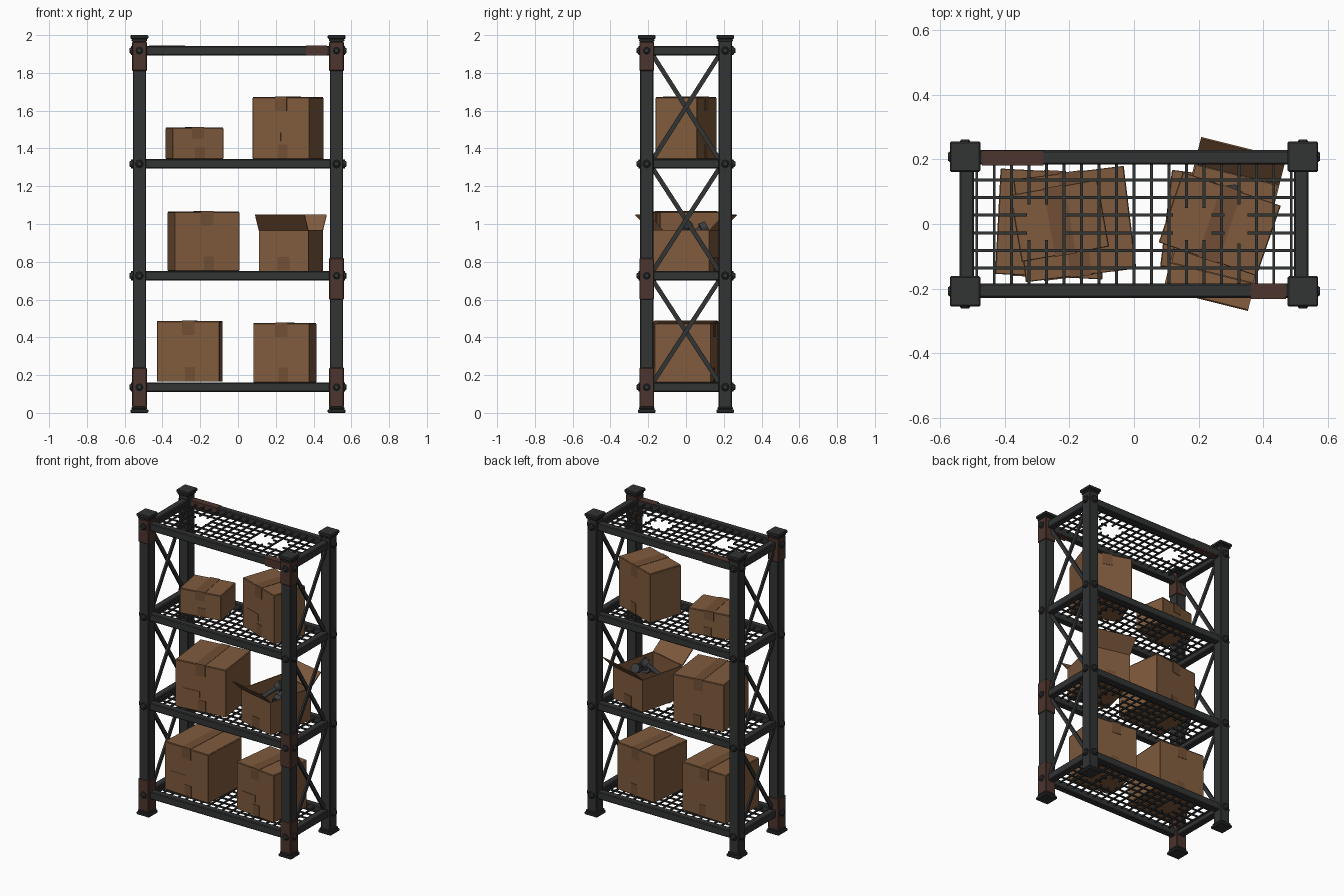
import bpy, bmesh, math
from mathutils import Matrix, Vector

if "Cube" in bpy.data.objects:
    bpy.data.objects.remove(bpy.data.objects["Cube"])


def material(name, rgb):
    m = bpy.data.materials.new(name)
    m.diffuse_color = (*rgb, 1)
    m.use_nodes = True
    m.node_tree.nodes["Principled BSDF"].inputs["Base Color"].default_value = m.diffuse_color
    return m


METAL = material("dark metal", (0.032, 0.033, 0.034))
RUST = material("rust", (0.075, 0.035, 0.026))
CARD = material("cardboard", (0.215, 0.105, 0.047))
TAPE = material("packing tape", (0.165, 0.078, 0.035))
IRON = material("tool iron", (0.045, 0.047, 0.052))


def finish(bm, name, mat, bevel=0.0, smooth=False):
    me = bpy.data.meshes.new(name)
    bm.normal_update()
    bm.to_mesh(me)
    bm.free()
    me.materials.append(mat)
    ob = bpy.data.objects.new(name, me)
    bpy.context.collection.objects.link(ob)
    if bevel:
        b = ob.modifiers.new("bevel", 'BEVEL')
        b.width, b.segments = bevel, 1
    if smooth:
        for p in me.polygons:
            p.use_smooth = len(p.vertices) == 4
    return ob


def cube(bm, size, loc, M=Matrix()):
    bmesh.ops.create_cube(bm, size=1, matrix=M @ Matrix.Translation(loc) @ Matrix.Diagonal((*size, 1)))


def bar(bm, a, b, w, t):
    # rectangular bar between two points
    a, b = Vector(a), Vector(b)
    R = (b - a).to_track_quat('Z', 'Y').to_matrix().to_4x4()
    cube(bm, (w, t, (b - a).length), (0, 0, 0), Matrix.Translation((a + b) / 2) @ R)


def rod(bm, a, b, r, seg=8, r2=None):
    a, b = Vector(a), Vector(b)
    R = (b - a).to_track_quat('Z', 'Y').to_matrix().to_4x4()
    bmesh.ops.create_cone(bm, cap_ends=True, segments=seg, radius1=r, radius2=r if r2 is None else r2,
                          depth=(b - a).length, matrix=Matrix.Translation((a + b) / 2) @ R)


PX, PY = 0.522, 0.208
LEVELS = [0.136, 0.726, 1.318, 1.918]
SIDES = [(sx, sy) for sx in (-1, 1) for sy in (-1, 1)]

# posts with foot and cap plates, and bolts
for sx, sy in SIDES:
    tag = ("left" if sx < 0 else "right") + ("_front" if sy < 0 else "_back")
    x, y = sx * PX, sy * PY
    bm = bmesh.new()
    cube(bm, (0.07, 0.07, 1.98), (x, y, 1.0))
    cube(bm, (0.094, 0.094, 0.018), (x, y, 0.009))
    cube(bm, (0.082, 0.082, 0.014), (x, y, 0.025))
    cube(bm, (0.094, 0.094, 0.02), (x, y, 1.99))
    cube(bm, (0.082, 0.082, 0.014), (x, y, 1.973))
    finish(bm, tag + "_post", METAL, 0.004)
    bm = bmesh.new()
    for z in LEVELS:
        for d, o in (((sx, 0, 0), 0.035), ((0, sy, 0), 0.035)):
            d = Vector(d)
            p = Vector((x, y, z)) + d * o
            rod(bm, p, p + d * 0.009, 0.024, 8)
            rod(bm, p + d * 0.009, p + d * 0.018, 0.018, 8, 0.012)
    finish(bm, tag + "_bolts", METAL)

# rusted sleeves around some posts
bm = bmesh.new()
for sx, ranges in ((-1, [(0.03, 0.24), (1.81, 1.965)]),
                   (1, [(0.03, 0.24), (0.60, 0.82), (1.81, 1.965)])):
    for a, b in ranges:
        cube(bm, (0.078, 0.078, b - a), (sx * PX, -PY, (a + b) / 2))
finish(bm, "rust_sleeves", RUST, 0.004)

# rust patches on the top rails
bm = bmesh.new()
for a, b, y in ((-0.47, -0.28, 0.204), (0.36, 0.47, -0.208)):
    cube(bm, (b - a, 0.047, 0.053), ((a + b) / 2, y, LEVELS[3]))
finish(bm, "rail_rust", RUST)

# shelf rails and wire mesh with broken holes
HOLES = [(-0.33, -0.22, -0.05, 0.06), (0.12, 0.24, -0.05, 0.05), (0.28, 0.35, -0.06, 0.06)]


def runs(lo, hi, gaps):
    for g0, g1 in sorted(gaps):
        yield lo, g0
        lo = g1
    yield lo, hi


for i, z in enumerate(LEVELS):
    bm = bmesh.new()
    for s in (-1, 1):
        cube(bm, (2 * PX - 0.06, 0.044, 0.05), (0, s * 0.206, z))
        cube(bm, (0.046, 2 * PY - 0.06, 0.05), (s * 0.517, 0, z))
    finish(bm, "shelf_rails_%d" % (i + 1), METAL, 0.005)
    bm = bmesh.new()
    wz = z + 0.012
    for k in range(6):
        y = -0.136 + k * 0.0544
        for a, b in runs(-0.5, 0.5, [h[:2] for h in HOLES if h[2] < y < h[3]]):
            bar(bm, (a, y, wz), (b, y, wz), 0.009, 0.009)
    for k in range(19):
        x = -0.486 + k * 0.054
        for a, b in runs(-0.19, 0.19, [h[2:] for h in HOLES if h[0] < x < h[1]]):
            bar(bm, (x, a, wz - 0.004), (x, b, wz - 0.004), 0.009, 0.009)
    finish(bm, "shelf_mesh_%d" % (i + 1), METAL)

# cross braces on both ends
bm = bmesh.new()
for sx in (-1, 1):
    for z0, z1 in zip(LEVELS, LEVELS[1:]):
        for s in (-1, 1):
            x = sx * (PX - 0.004) + s * 0.006
            bar(bm, (x, -s * 0.185, z0 + 0.01), (x, s * 0.185, z1 - 0.01), 0.012, 0.024)
finish(bm, "cross_braces", METAL)


# closed cartons: x, y, bottom, top, half width, half depth, turn
def carton(name, x, y, z0, z1, w, d, turn):
    M = Matrix.Translation((x, y, z0)) @ Matrix.Rotation(math.radians(turn), 4, 'Z')
    h = z1 - z0
    bm = bmesh.new()
    cube(bm, (2 * w, 2 * d, h - 0.004), (0, 0, h / 2 - 0.002), M)
    # lid flaps with a seam between them
    for s in (-1, 1):
        cube(bm, (w - 0.002, 2 * d, 0.004), (s * w / 2, 0, h - 0.002), M)
    finish(bm, name, CARD, 0.003)
    bm = bmesh.new()
    t, drop = 0.065, min(0.075, h * 0.35)
    cube(bm, (t, 2 * d + 0.004, 0.003), (0, 0, h + 0.0005), M)
    for s in (-1, 1):
        cube(bm, (t, 0.003, drop), (0, s * (d + 0.001), h - drop / 2), M)
        cube(bm, (t * 0.8, 0.003, drop), (0.01, s * (d + 0.001), drop / 2 + 0.002), M)
    finish(bm, name + "_tape", TAPE)
    if h > 0.2:
        bm = bmesh.new()
        cube(bm, (0.11, 0.004, 0.045), (-w * 0.35, -d - 0.001, h * 0.36), M)
        finish(bm, name + "_label_flap", CARD)


carton("bottom_left_carton", -0.255, 0, 0.165, 0.487, 0.166, 0.163, -3)
carton("bottom_right_carton", 0.248, 0, 0.162, 0.477, 0.150, 0.150, -7)
carton("middle_left_carton", -0.183, 0, 0.752, 1.066, 0.172, 0.160, 7)
carton("top_left_carton", -0.23, 0.01, 1.345, 1.512, 0.137, 0.105, 10)
carton("top_right_carton", 0.265, 0, 1.345, 1.672, 0.160, 0.115, -19)

# open carton with two raised flaps
M = Matrix.Translation((0.28, 0, 0.752)) @ Matrix.Rotation(math.radians(-14), 4, 'Z')
W, D, H, T = 0.135, 0.16, 0.215, 0.006
bm = bmesh.new()
cube(bm, (2 * W, 2 * D, T), (0, 0, T / 2), M)
for s in (-1, 1):
    cube(bm, (T, 2 * D, H), (s * (W - T / 2), 0, H / 2), M)
    cube(bm, (2 * W, T, H), (0, s * (D - T / 2), H / 2), M)
    F = M @ Matrix.Translation((0, s * D, H)) @ Matrix.Rotation(s * math.radians(45), 4, 'X')
    cube(bm, (2 * W, 0.115, T), (0, s * 0.0575, 0), F)
finish(bm, "open_carton", CARD)
bm = bmesh.new()
for s in (-1, 1):
    cube(bm, (0.065, 0.003, 0.07), (0, s * (D + 0.001), 0.037), M)
finish(bm, "open_carton_tape", TAPE)

# dumbbells inside the open carton
bm = bmesh.new()
for a, b in (((-0.08, -0.07, 0.13), (0.03, 0.02, 0.245)),
             ((0.06, -0.05, 0.16), (-0.01, 0.11, 0.235)),
             ((-0.07, 0.09, 0.12), (0.09, 0.06, 0.13))):
    a, b = M @ Vector(a), M @ Vector(b)
    u = (b - a).normalized()
    rod(bm, a, b, 0.014, 10)
    for p, s in ((a, 1), (b, -1)):
        rod(bm, p, p + u * s * 0.035, 0.03, 10)
finish(bm, "dumbbells", IRON, 0, True)
